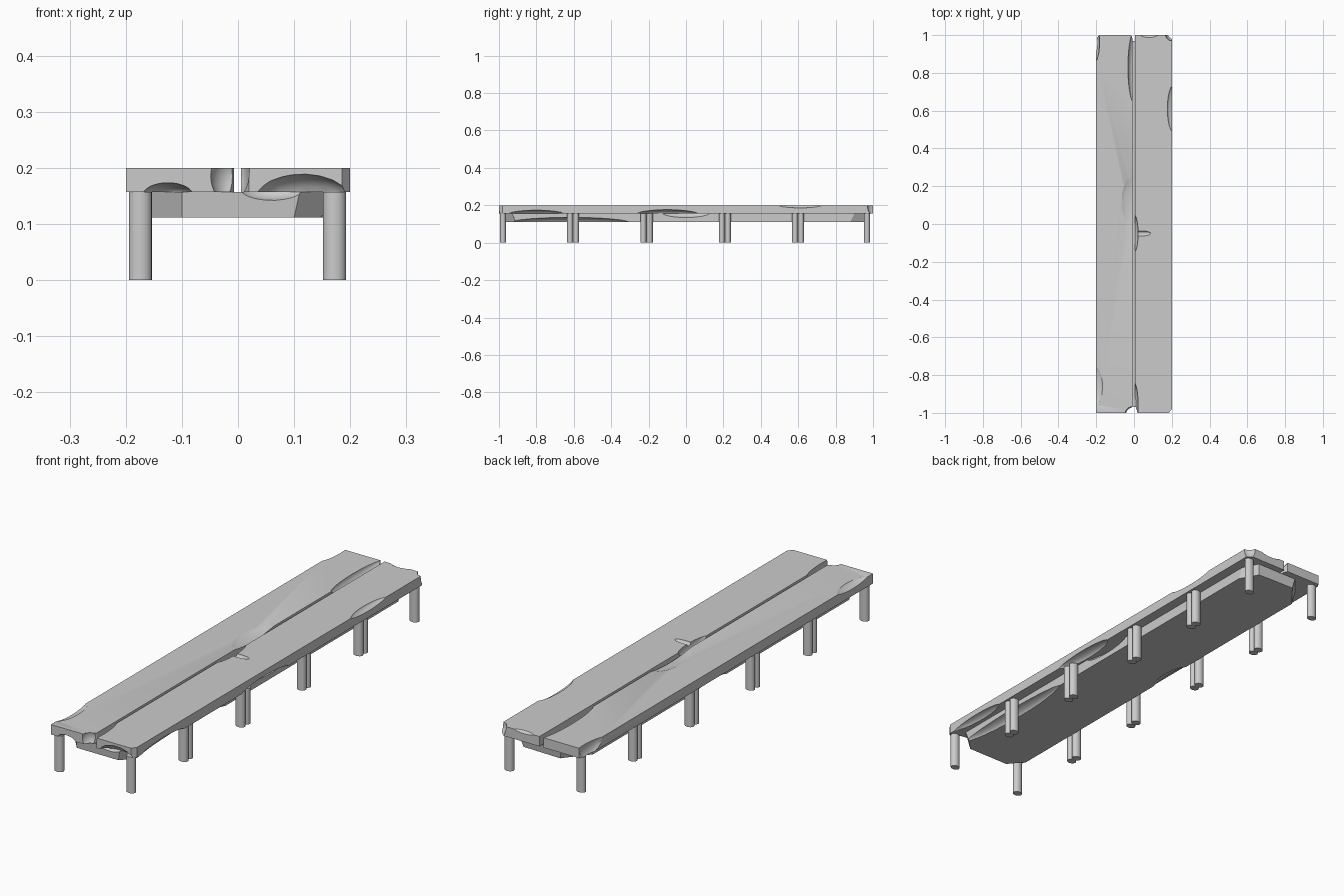
import bpy, bmesh

if "Cube" in bpy.data.objects:
    bpy.data.objects.remove(bpy.data.objects["Cube"])


def slab(name, top, bottom, z0, z1):
    """Closed slab between a bottom outline and a top outline."""
    bm = bmesh.new()
    t = [bm.verts.new((x, y, z1)) for x, y in top]
    b = [bm.verts.new((x, y, z0)) for x, y in bottom]
    n = len(t)
    bm.faces.new(t)
    bm.faces.new(b[::-1])
    for i in range(n):
        j = (i + 1) % n
        bm.faces.new((b[i], b[j], t[j], t[i]))
    bmesh.ops.recalc_face_normals(bm, faces=bm.faces)
    me = bpy.data.meshes.new(name)
    bm.to_mesh(me)
    bm.free()
    ob = bpy.data.objects.new(name, me)
    bpy.context.collection.objects.link(ob)
    return ob


def chip(ob, centre, radii):
    """Carve a worn scoop out of a board with an ellipsoid."""
    bpy.ops.mesh.primitive_ico_sphere_add(subdivisions=3, radius=1, location=centre)
    cutter = bpy.context.object
    cutter.scale = radii
    cutter.hide_render = True
    m = ob.modifiers.new("chip", 'BOOLEAN')
    m.operation, m.solver, m.object = 'DIFFERENCE', 'EXACT', cutter
    bpy.context.view_layer.objects.active = ob
    bpy.ops.object.modifier_apply(modifier=m.name)
    bpy.data.objects.remove(cutter, do_unlink=True)


def smooth(ob):
    bpy.ops.object.select_all(action='DESELECT')
    ob.select_set(True)
    bpy.context.view_layer.objects.active = ob
    bpy.ops.object.shade_smooth_by_angle(angle=0.5)


# Left plank
left_outline = [(-.2, -1), (-.03, -1), (-.007, -.96), (-.007, .98),
                (-.015, 1), (-.185, 1), (-.2, .98)]
left = slab("left_plank", left_outline, left_outline, .157, .2)
for c, r in [((-.215, .96, .195), (.033, .11, .05)),
             ((0, .83, .205), (.033, .19, .035)),
             ((0, .12, .21), (.075, .15, .022)),
             ((-.01, -1.01, .185), (.04, .045, .05)),
             ((-.21, -.86, .212), (.05, .12, .025)),
             ((-.125, -1.01, .152), (.045, .06, .022))]:
    chip(left, c, r)
smooth(left)

# Right plank
right_outline = [(.02, -1), (.185, -1), (.2, -.98), (.2, .98),
                 (.18, 1), (.005, 1), (.005, -.96)]
right = slab("right_plank", right_outline, right_outline, .157, .2)
for c, r in [((.0, -.96, .2), (.022, .12, .05)),
             ((.0, -.05, .2), (.022, .1, .035)),
             ((.04, -.05, .203), (.05, .014, .015)),
             ((.21, .61, .205), (.035, .13, .02)),
             ((.2, 1.01, .195), (.035, .04, .05)),
             ((.08, 1.015, .205), (.06, .03, .015)),
             ((.115, -1.01, .145), (.085, .05, .045)),
             ((.21, -.8, .15), (.04, .16, .025)),
             ((.21, -.1, .152), (.05, .17, .025))]:
    chip(right, c, r)
smooth(right)

# Under-board below the planks, with clipped corners
top = [(-.1, -.97), (.11, -.97), (.155, -.93), (.155, .9),
       (.12, .97), (-.08, .97), (-.155, .88), (-.155, -.92)]
bottom = [(-.1, -.965), (.1, -.965), (.155, -.91), (.155, .88),
          (.11, .96), (-.07, .965), (-.155, .86), (-.155, -.9)]
under = slab("under_board", top, bottom, .112, .157)
for c, r in [((.17, -.62, .105), (.055, .34, .032)),
             ((.06, -.985, .162), (.06, .04, .022)),
             ((.17, .0, .162), (.04, .14, .03)),
             ((-.165, .05, .105), (.04, .12, .02))]:
    chip(under, c, r)
smooth(under)

# Legs: single at each end, touching pairs between the five sections
for y in (-.979, -.62, -.588, -.228, -.194, .192, .224, .583, .615, .968):
    for side, x in (("left", -.174), ("right", .172)):
        bpy.ops.mesh.primitive_cylinder_add(vertices=20, radius=1, depth=1,
                                            location=(x, y, .0785))
        leg = bpy.context.object
        leg.name = side + "_leg"
        leg.scale = (.0205, .0165, .157)
        bpy.ops.object.transform_apply(location=False, rotation=False, scale=True)
        smooth(leg)
